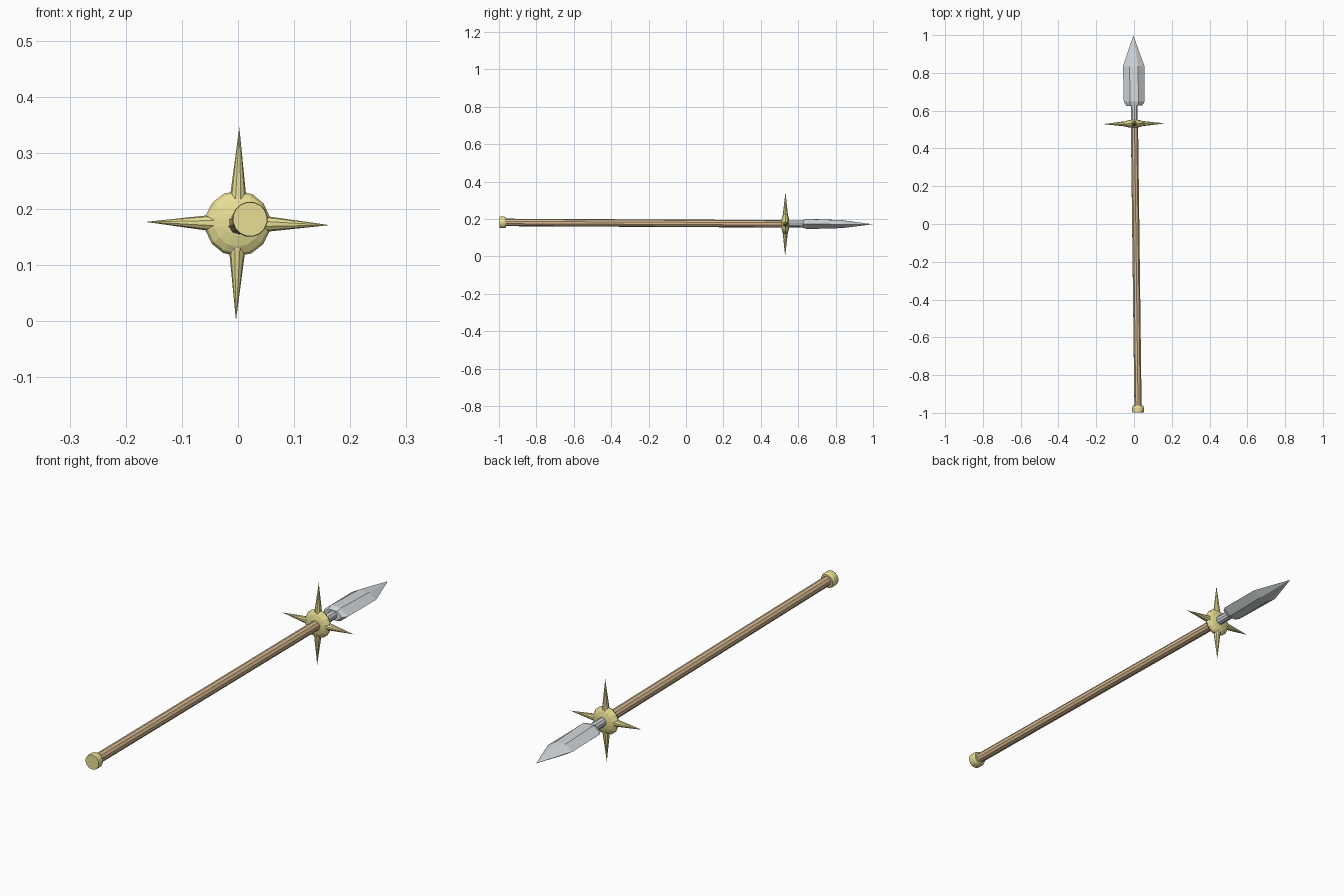
import bpy, bmesh, math
from mathutils import Matrix, Vector

if "Cube" in bpy.data.objects:
    bpy.data.objects.remove(bpy.data.objects["Cube"])

# Weapon axis runs along local Y, then gets a slight yaw, pitch and roll
POSE = (Matrix.Translation((0.009, 0, 0.1765))
        @ Matrix.Rotation(0.0125, 4, 'Z')
        @ Matrix.Rotation(-0.005, 4, 'X')
        @ Matrix.Rotation(math.radians(1), 4, 'Y'))


def material(name, rgb):
    m = bpy.data.materials.new(name)
    m.diffuse_color = (*rgb, 1)
    m.use_nodes = True
    m.node_tree.nodes["Principled BSDF"].inputs["Base Color"].default_value = m.diffuse_color
    return m


GOLD = material("gold", (0.80, 0.73, 0.30))
WOOD = material("wood", (0.70, 0.50, 0.29))
STEEL = material("steel", (0.66, 0.69, 0.71))


def add_object(name, bm, mat, local=Matrix.Identity(4)):
    bmesh.ops.transform(bm, matrix=POSE @ local, verts=bm.verts)
    bmesh.ops.recalc_face_normals(bm, faces=bm.faces)
    me = bpy.data.meshes.new(name)
    bm.to_mesh(me)
    bm.free()
    me.materials.append(mat)
    ob = bpy.data.objects.new(name, me)
    bpy.context.collection.objects.link(ob)
    return ob


def loft(name, rings, mat, local=Matrix.Identity(4)):
    """Skin equal-length rings of points; a one-point ring is a tip."""
    bm = bmesh.new()
    loops = [[bm.verts.new(p) for p in r] for r in rings]
    for a, b in zip(loops, loops[1:]):
        n = len(a)
        for i in range(n):
            j = (i + 1) % n
            if len(b) == 1:
                bm.faces.new((a[i], a[j], b[0]))
            else:
                bm.faces.new((a[i], a[j], b[j], b[i]))
    for end in (loops[0], loops[-1]):
        if len(end) > 2:
            bm.faces.new(end)
    return add_object(name, bm, mat, local)


def circle(y, r, n):
    if r == 0:
        return [(0, y, 0)]
    return [(r * math.cos(t), y, r * math.sin(t))
            for t in (2 * math.pi * (i + 0.5) / n for i in range(n))]


def turned(name, profile, n, mat, local=Matrix.Identity(4)):
    return loft(name, [circle(y, r, n) for y, r in profile], mat, local)


# Wooden shaft, steel neck and butt cap
turned("shaft", [(-0.98, 0.020), (0.53, 0.020)], 10, WOOD)
turned("neck", [(0.52, 0.0185), (0.64, 0.0185)], 10, STEEL)
turned("butt_cap", [(-0.997, 0.0305), (-0.99, 0.0315), (-0.972, 0.0315),
                    (-0.962, 0.027)], 16, GOLD)

# Flattened guard ball
bm = bmesh.new()
bmesh.ops.create_uvsphere(bm, u_segments=14, v_segments=8, radius=0.0585)
add_object("guard_ball", bm, GOLD, Matrix.Translation((-0.003, 0.531, 0))
           @ Matrix.Diagonal((1, 0.38, 1, 1)) @ Matrix.Rotation(math.pi / 2, 4, 'X'))

# Four spikes around the guard
for i, length in enumerate((0.164, 0.172, 0.164, 0.173)):
    # local Y of the spike is turned to +X, then spun about the weapon axis
    place = (Matrix.Translation((-0.003, 0.531, 0))
             @ Matrix.Rotation(-i * math.pi / 2, 4, 'Y')
             @ Matrix.Rotation(-math.pi / 2, 4, 'Z'))
    turned(f"guard_spike_{i + 1}", [(0.03, 0.0165), (length, 0)], 10, GOLD, place)


# Blade with a flat central ridge and sharp edges
def blade_ring(y, w, ridge, t):
    return [(w, y, 0), (ridge, y, t), (-ridge, y, t),
            (-w, y, 0), (-ridge, y, -t), (ridge, y, -t)]


loft("blade", [blade_ring(0.626, 0.042, 0.020, 0.020),
               blade_ring(0.648, 0.055, 0.023, 0.027),
               blade_ring(0.835, 0.057, 0.022, 0.021),
               [(0, 0.998, 0)]], STEEL)
